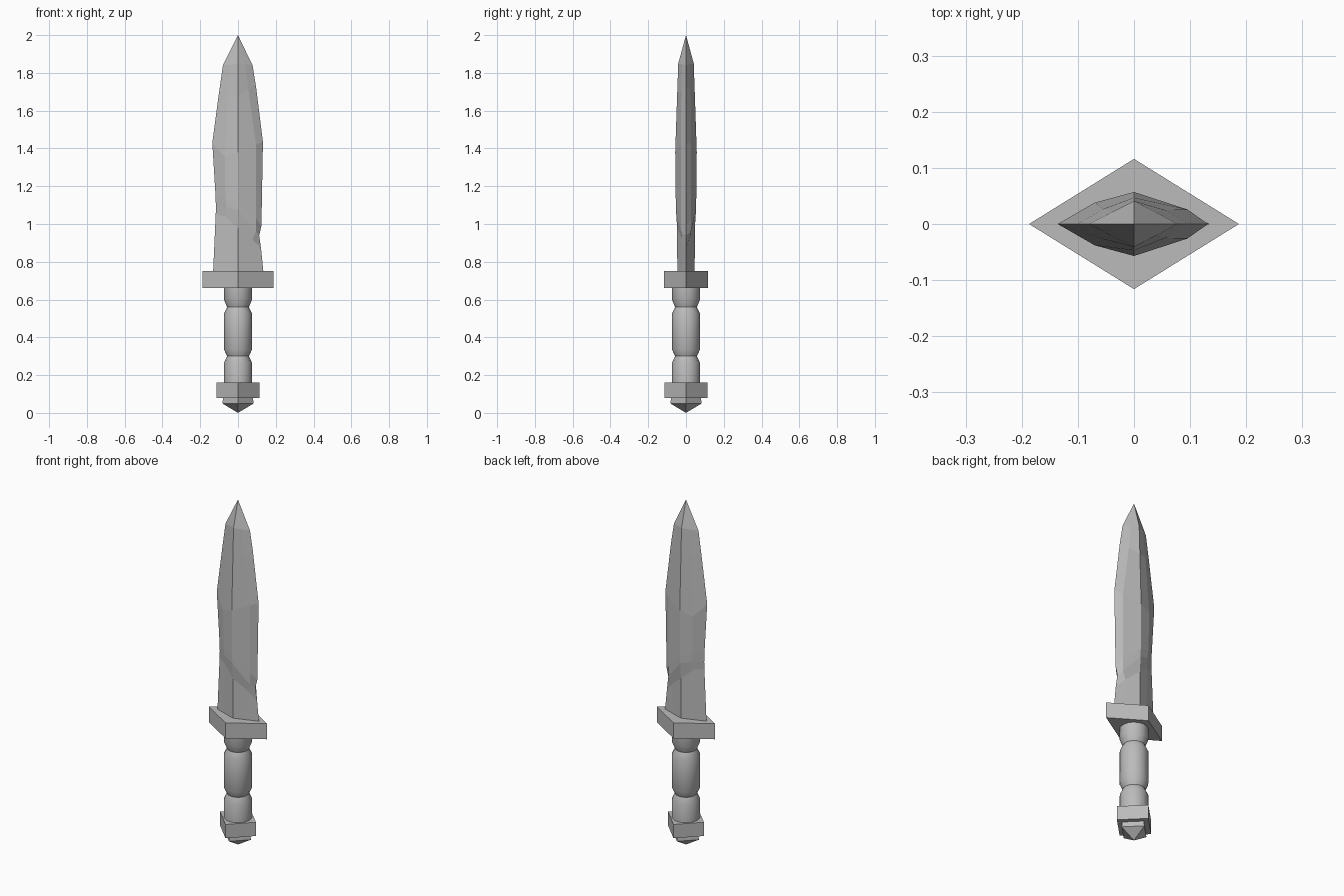
import bpy, bmesh, math

cube = bpy.data.objects.get("Cube")
if cube:
    bpy.data.objects.remove(cube)

GREY = (0.5, 0.5, 0.5, 1)
steel = bpy.data.materials.new("grey")
steel.use_nodes = True
steel.diffuse_color = GREY
steel.node_tree.nodes["Principled BSDF"].inputs["Base Color"].default_value = GREY


def loft(name, rings, smooth=False):
    """Skin a list of equal rings of points, bottom to top, and cap both ends."""
    bm = bmesh.new()
    loops = [[bm.verts.new(p) for p in ring] for ring in rings]
    count = len(loops[0])
    for low, high in zip(loops, loops[1:]):
        for i in range(count):
            j = (i + 1) % count
            bm.faces.new((low[i], low[j], high[j], high[i]))
    bm.faces.new(loops[0][::-1])
    bm.faces.new(loops[-1])
    bmesh.ops.remove_doubles(bm, verts=bm.verts, dist=0.0005)
    bmesh.ops.recalc_face_normals(bm, faces=bm.faces)
    mesh = bpy.data.meshes.new(name)
    bm.to_mesh(mesh)
    bm.free()
    mesh.materials.append(steel)
    obj = bpy.data.objects.new(name, mesh)
    bpy.context.collection.objects.link(obj)
    if smooth:
        bpy.ops.object.select_all(action="DESELECT")
        obj.select_set(True)
        bpy.context.view_layer.objects.active = obj
        bpy.ops.object.shade_smooth_by_angle(angle=math.radians(25))
    return obj


def polygon(rx, ry, z, sides=4):
    turns = [2 * math.pi * i / sides for i in range(sides)]
    return [(rx * math.cos(a), ry * math.sin(a), z) for a in turns]


# Pommel: pointed cap under a square block turned on its corner
loft("pommel_cap", [polygon(r, r, z) for r, z in
                    ((0, 0), (0.083, 0.05), (0.078, 0.085))])
loft("pommel_block", [polygon(0.115, 0.115, z) for z in (0.08, 0.16)])

# Grip: turned profile with two grooves
grip = ((0.074, 0.15), (0.074, 0.265), (0.058, 0.3), (0.074, 0.335),
        (0.074, 0.525), (0.058, 0.56), (0.074, 0.6), (0.074, 0.67))
loft("grip", [polygon(r, r, z, 16) for r, z in grip], smooth=True)

# Guard: flat diamond plate
loft("guard", [polygon(0.187, 0.116, z) for z in (0.66, 0.75)])


def blade_ring(left, left_mid, ridge, right_mid, right):
    """Front and back match; edges are (x, z), mids (x, y, z), ridge (y, z)."""
    half = [left_mid, (0, *ridge), right_mid]
    front = [(x, -y, z) for x, y, z in half]
    return [(left[0], 0, left[1]), *front, (right[0], 0, right[1]), *half[::-1]]


# Blade: thin chipped base, full belly, then a taper to the point
blade = [
    ((-0.132, 0.74), (-0.066, 0.023, 0.74), (0.046, 0.74), (0.067, 0.023, 0.74), (0.135, 0.74)),
    ((-0.118, 1.05), (-0.065, 0.025, 1.04), (0.047, 0.98), (0.075, 0.02, 0.92), (0.122, 0.87)),
    ((-0.117, 1.09), (-0.06, 0.036, 1.09), (0.053, 1.07), (0.095, 0.026, 0.96), (0.112, 0.94)),
    ((-0.119, 1.15), (-0.067, 0.036, 1.14), (0.054, 1.11), (0.095, 0.026, 1.03), (0.124, 0.99)),
    ((-0.136, 1.43), (-0.07, 0.038, 1.355), (0.057, 1.38), (0.095, 0.026, 1.42), (0.132, 1.435)),
    ((-0.1, 1.7), (-0.054, 0.027, 1.69), (0.047, 1.68), (0.055, 0.025, 1.71), (0.095, 1.73)),
    ((-0.08, 1.84), (-0.04, 0.021, 1.845), (0.041, 1.85), (0.039, 0.021, 1.845), (0.077, 1.84)),
    ((0, 2), (0, 0, 2), (0, 2), (0, 0, 2), (0, 2)),
]
loft("blade", [blade_ring(*section) for section in blade])
